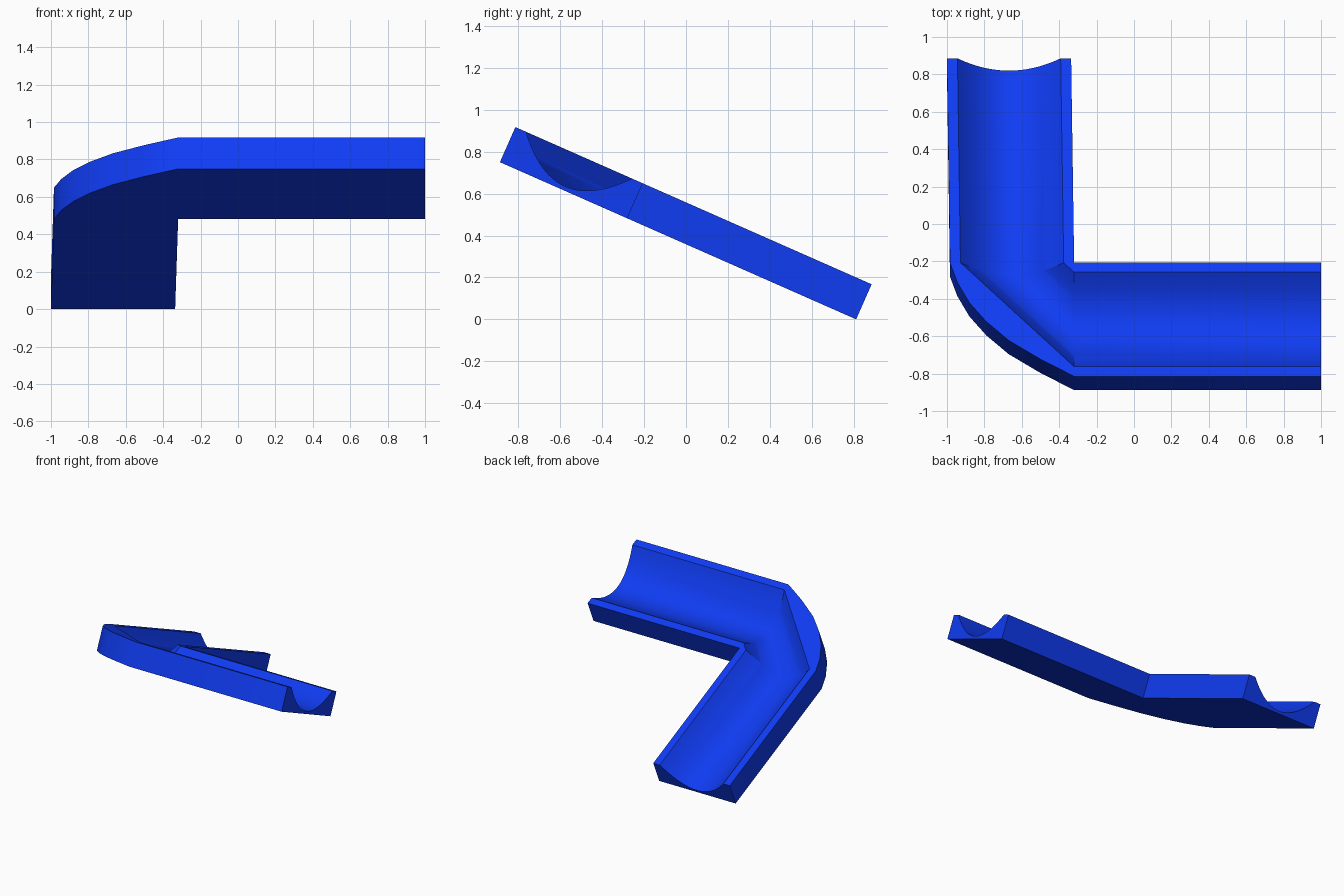
import bpy, bmesh, math
from mathutils import Vector, Matrix

if "Cube" in bpy.data.objects:
    bpy.data.objects.remove(bpy.data.objects["Cube"])

# A corner gutter, modelled flat (x, v along slope, w normal) and then tilted
W, LIP, H, FLOOR = 0.664, 0.056, 0.183, 0.02
CX = -0.32           # inner corner x
LEN = 1.858          # slope length
N = 24               # channel segments


def profile():
    """Section points (distance from outer edge, height)."""
    half = W / 2 - LIP
    pts = [(0, 0), (0, H)]
    for i in range(N + 1):
        t = -1 + 2 * i / N
        pts.append((W / 2 + half * t, FLOOR + (H - FLOOR) * t * t))
    return pts + [(W, H), (W, 0)]


bm = bmesh.new()


def section(place):
    return [bm.verts.new((*place(d), h)) for d, h in profile()]


def strip(a, b, first, last):
    for i in range(first, last):
        bm.faces.new((a[i], a[i + 1], b[i + 1], b[i]))


# Four sections: arm end, arm at corner, leg at corner, leg end
arm_end = section(lambda d: (1.0, d))
arm_in = section(lambda d: (CX, d))
leg_in = section(lambda d: (CX - W + d, W))
leg_end = section(lambda d: (-1.0 + d, LEN))
n = len(arm_end)

# Straight runs, with undersides and end caps
for a, b in ((arm_end, arm_in), (leg_in, leg_end)):
    strip(a, b, 0, n - 1)
    bm.faces.new((a[-1], a[0], b[0], b[-1]))
bm.faces.new(arm_end)
bm.faces.new(leg_end)

# Mitred channel through the corner, and the small inner lip
strip(arm_in, leg_in, 2, N + 2)
bm.faces.new((arm_in[N + 2], arm_in[N + 3], leg_in[N + 2]))

# Curved outer corner: wall, flat top, underside
curve = [(-0.50, 0.10), (-0.67, 0.21), (-0.79, 0.32), (-0.88, 0.43), (-0.945, 0.55)]
low = [arm_in[0]] + [bm.verts.new((x, v, 0)) for x, v in curve] + [leg_in[0]]
top = [arm_in[1]] + [bm.verts.new((x, v, H)) for x, v in curve] + [leg_in[1]]
strip(low, top, 0, len(low) - 1)
bm.faces.new([arm_in[2]] + top + [leg_in[2]])
bm.faces.new(low + [arm_in[-1]])

bmesh.ops.remove_doubles(bm, verts=bm.verts, dist=1e-4)
bmesh.ops.recalc_face_normals(bm, faces=bm.faces)

# Tilt down toward the back and set in place
tilt = Matrix.Rotation(-math.atan2(0.75, 1.70), 4, 'X')
bmesh.ops.transform(bm, matrix=Matrix.Translation((0, -0.888, 0.75)) @ tilt, verts=bm.verts)
drop = min(v.co.z for v in bm.verts)
bmesh.ops.translate(bm, vec=(0, 0, -drop), verts=bm.verts)

mesh = bpy.data.meshes.new("corner_gutter")
bm.to_mesh(mesh)
bm.free()
obj = bpy.data.objects.new("corner_gutter", mesh)
bpy.context.collection.objects.link(obj)

# Blue finish and smooth channel
mat = bpy.data.materials.new("blue")
mat.diffuse_color = (0.005, 0.045, 0.9, 1)
mat.use_nodes = True
mat.node_tree.nodes["Principled BSDF"].inputs["Base Color"].default_value = mat.diffuse_color
mesh.materials.append(mat)
bpy.context.view_layer.objects.active = obj
obj.select_set(True)
bpy.ops.object.shade_smooth_by_angle(angle=math.radians(30))
